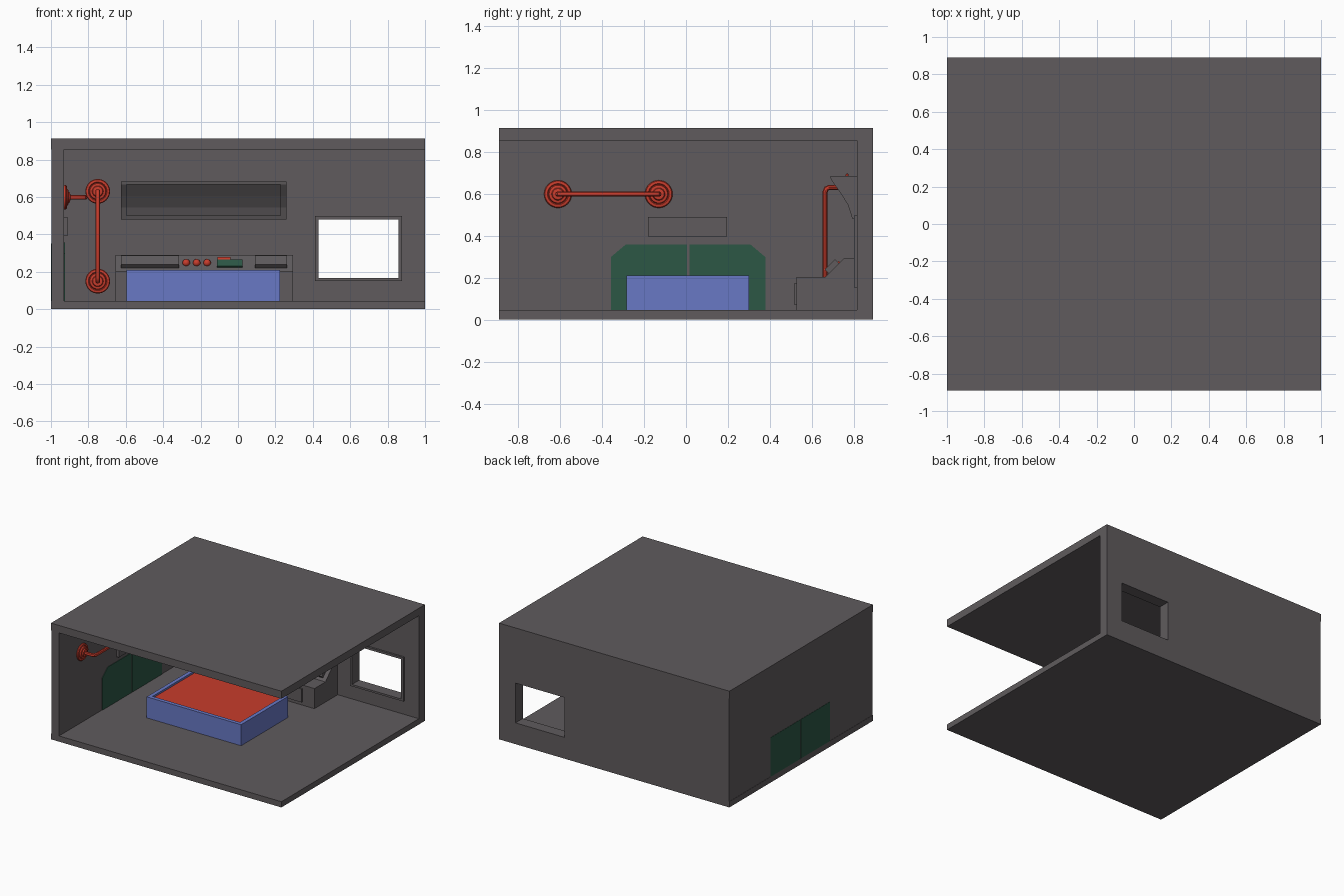
import bpy, bmesh, math
from mathutils import Matrix, Vector

if "Cube" in bpy.data.objects:
    bpy.data.objects.remove(bpy.data.objects["Cube"])

def material(name, rgb):
    m = bpy.data.materials.new(name)
    m.diffuse_color = (*rgb, 1)
    m.use_nodes = True
    m.node_tree.nodes["Principled BSDF"].inputs["Base Color"].default_value = m.diffuse_color
    return m

GREY = material("dark_grey", (0.115, 0.105, 0.11))
RED = material("red", (0.58, 0.045, 0.025))
BLUE = material("blue", (0.14, 0.19, 0.56))
GREEN = material("green", (0.025, 0.095, 0.06))

def finish(name, bm, mat, smooth=False):
    bmesh.ops.recalc_face_normals(bm, faces=bm.faces)
    me = bpy.data.meshes.new(name)
    bm.to_mesh(me)
    bm.free()
    ob = bpy.data.objects.new(name, me)
    bpy.context.collection.objects.link(ob)
    me.materials.append(mat)
    if smooth:
        shade(ob)
    return ob

def shade(ob):
    bpy.ops.object.select_all(action='DESELECT')
    ob.select_set(True)
    bpy.context.view_layer.objects.active = ob
    bpy.ops.object.shade_smooth_by_angle(angle=math.radians(35))

def box(name, x, y, z, mat=GREY):
    return prism(name, [(y[0], z[0]), (y[1], z[0]), (y[1], z[1]), (y[0], z[1])], *x, mat)

def prism(name, profile, x0, x1, mat=GREY):
    """Extrude a (y, z) profile along x."""
    bm = bmesh.new()
    a = [bm.verts.new((x0, *p)) for p in profile]
    b = [bm.verts.new((x1, *p)) for p in profile]
    bm.faces.new(a)
    bm.faces.new(b)
    for i in range(len(a)):
        j = (i + 1) % len(a)
        bm.faces.new((a[i], a[j], b[j], b[i]))
    return finish(name, bm, mat)

def frame(name, outer, inner, d0, d1, upright=True, mat=GREY):
    """Rectangular slab with a rectangular hole; rects are (a0, a1, b0, b1)."""
    bm = bmesh.new()
    def loop(r, d):
        pts = [(r[0], r[2]), (r[1], r[2]), (r[1], r[3]), (r[0], r[3])]
        return [bm.verts.new((a, d, b) if upright else (a, b, d)) for a, b in pts]
    rings = [loop(outer, d0), loop(outer, d1), loop(inner, d1), loop(inner, d0)]
    for k in range(4):
        p, q = rings[k], rings[(k + 1) % 4]
        for i in range(4):
            j = (i + 1) % 4
            bm.faces.new((p[i], p[j], q[j], q[i]))
    return finish(name, bm, mat)

def rosette(name, mat4):
    """Stepped round wall mount, turned about local z."""
    prof = [(.064, 0), (.066, .008), (.062, .014), (.05, .016), (.046, .012), (.042, .022),
            (.03, .024), (.026, .032), (.012, .034)]
    n = 32
    bm = bmesh.new()
    rings = [[bm.verts.new((r * math.cos(2 * math.pi * i / n), r * math.sin(2 * math.pi * i / n), h))
              for i in range(n)] for r, h in prof]
    for p, q in zip(rings, rings[1:]):
        for i in range(n):
            j = (i + 1) % n
            bm.faces.new((p[i], p[j], q[j], q[i]))
    bm.faces.new(rings[0])
    bm.faces.new(rings[-1])
    bm.transform(mat4)
    return finish(name, bm, RED, True)

def handrail(name, origin, along, normal, length=.48, stand=.112):
    a, nrm = Vector(along), Vector(normal)
    m = Matrix((a, nrm.cross(a), nrm)).transposed().to_4x4()
    m.translation = origin
    for k, off in enumerate((0, length)):
        rosette(f"{name}_mount_{k + 1}", m @ Matrix.Translation((off, 0, 0)))
    # Bent tube with clipped corners
    c = .02
    path = [(0, 0, .01), (0, 0, stand - c), (c * .3, 0, stand - c * .3), (c, 0, stand),
            (length - c, 0, stand), (length - c * .3, 0, stand - c * .3),
            (length, 0, stand - c), (length, 0, .01)]
    cu = bpy.data.curves.new(name, 'CURVE')
    cu.dimensions = '3D'
    cu.bevel_depth = .013
    cu.bevel_resolution = 3
    cu.use_fill_caps = True
    s = cu.splines.new('POLY')
    s.points.add(len(path) - 1)
    for pt, co in zip(s.points, path):
        pt.co = (*(m @ Vector(co)), 1)
    ob = bpy.data.objects.new(name, cu)
    bpy.context.collection.objects.link(ob)
    cu.materials.append(RED)
    bpy.ops.object.select_all(action='DESELECT')
    ob.select_set(True)
    bpy.context.view_layer.objects.active = ob
    bpy.ops.object.convert(target='MESH')
    shade(bpy.context.view_layer.objects.active)

# Room shell: open at the front and the right
FL, CE, IX, IY = .045, .853, -.93, .815
box("floor", (-1, 1), (-.89, .89), (0, FL))
box("roof", (-1, 1), (-.89, .89), (CE, .912))
box("left_wall", (-.998, IX), (-.89, .89), (FL, CE))
frame("back_wall", (IX, 1, FL, CE), (.43, .857, .167, .479), IY, .89)
frame("window_frame", (.412, .876, .152, .497), (.43, .857, .167, .479), .80, IY)

# Double door: clipped corners inside, plain rectangles outside
for side, s in (("front", -1), ("rear", 1)):
    mid = .01
    pts = [(.006, FL), (.368, FL), (.368, .298), (.298, .357), (.006, .357)]
    prism(f"{side}_door_inside", [(mid + s * y, z) for y, z in pts], IX, IX + .004, GREEN)
    box(f"{side}_door_outside", (-1, -.998), sorted((mid + s * .006, mid + s * .368)), (FL, .352), GREEN)
box("door_sign_panel", (IX, -.908), (-.18, .195), (.395, .49))

# Handrails on the left and back walls
handrail("side_handrail", (IX, -.61, .598), (0, 1, 0), (1, 0, 0))
handrail("back_handrail", (-.75, .775, .63), (0, 0, -1), (0, -1, 0))
for k, z in enumerate((.63, .15)):
    box(f"rail_spacer_{k + 1}", (-.775, -.725), (.77, IY), (z - .025, z + .025))

# Central table with sunken top
T = (-.595, .225, -.283, .299)
R = (T[0] + .03, T[1] - .03, T[2] + .03, T[3] - .03)
frame("table_sides", T, R, FL, .21, False, BLUE)
box("table_top", R[:2], R[2:], (FL, .195), RED)

# Control console
prism("console_body", [(.527, FL), (.527, .203), (.663, .203), (.75, .29), (IY, .29), (IY, FL)], -.655, .295)
box("console_front_plate", (-.55, .19), (.517, .527), (.07, .175))

def on_slope(t, h):
    """Point on the 45 degree console face: t up the slope, h above it."""
    k = math.sqrt(.5)
    return (.705 + (t - h) * k, .245 + (t + h) * k)

def slope_box(name, x0, x1, t0, t1, h, mat=GREY):
    prism(name, [on_slope(t0, 0), on_slope(t1, 0), on_slope(t1, h), on_slope(t0, h)], x0, x1, mat)

slope_box("left_console_screen", -.625, -.315, -.036, .034, .026)
slope_box("right_console_screen", .09, .262, -.036, .034, .026)
slope_box("green_keypad", -.112, .025, -.03, .018, .012, GREEN)
slope_box("red_indicator", -.11, -.04, .022, .04, .008, RED)
for k in range(3):
    bm = bmesh.new()
    bmesh.ops.create_uvsphere(bm, u_segments=16, v_segments=10, radius=.02,
                              matrix=Matrix.Translation((-.277 + .056 * k, *on_slope(0, .004))))
    finish(f"red_button_{k + 1}", bm, RED, True)

# Curved overhead screen: end cheeks, lips and a recessed panel
curve = [(.69, .668), (.735, .605), (.772, .545), (.793, .479)]
for side, x0, x1 in (("left", -.626, -.596), ("right", .228, .258)):
    prism(f"{side}_screen_cheek", [(.688, .683), *curve, (IY, .479), (IY, .683)], x0, x1)
prism("screen_top_lip", [(.688, .683), curve[0], (IY, .668), (IY, .683)], -.596, .228)
prism("screen_bottom_lip", [(.787, .5), (.793, .479), (IY, .479), (IY, .5)], -.596, .228)
prism("screen_panel", [(y + .01, z) for y, z in curve[:3]] + [(.797, .5), (IY, .5), (IY, .668)], -.596, .228)
